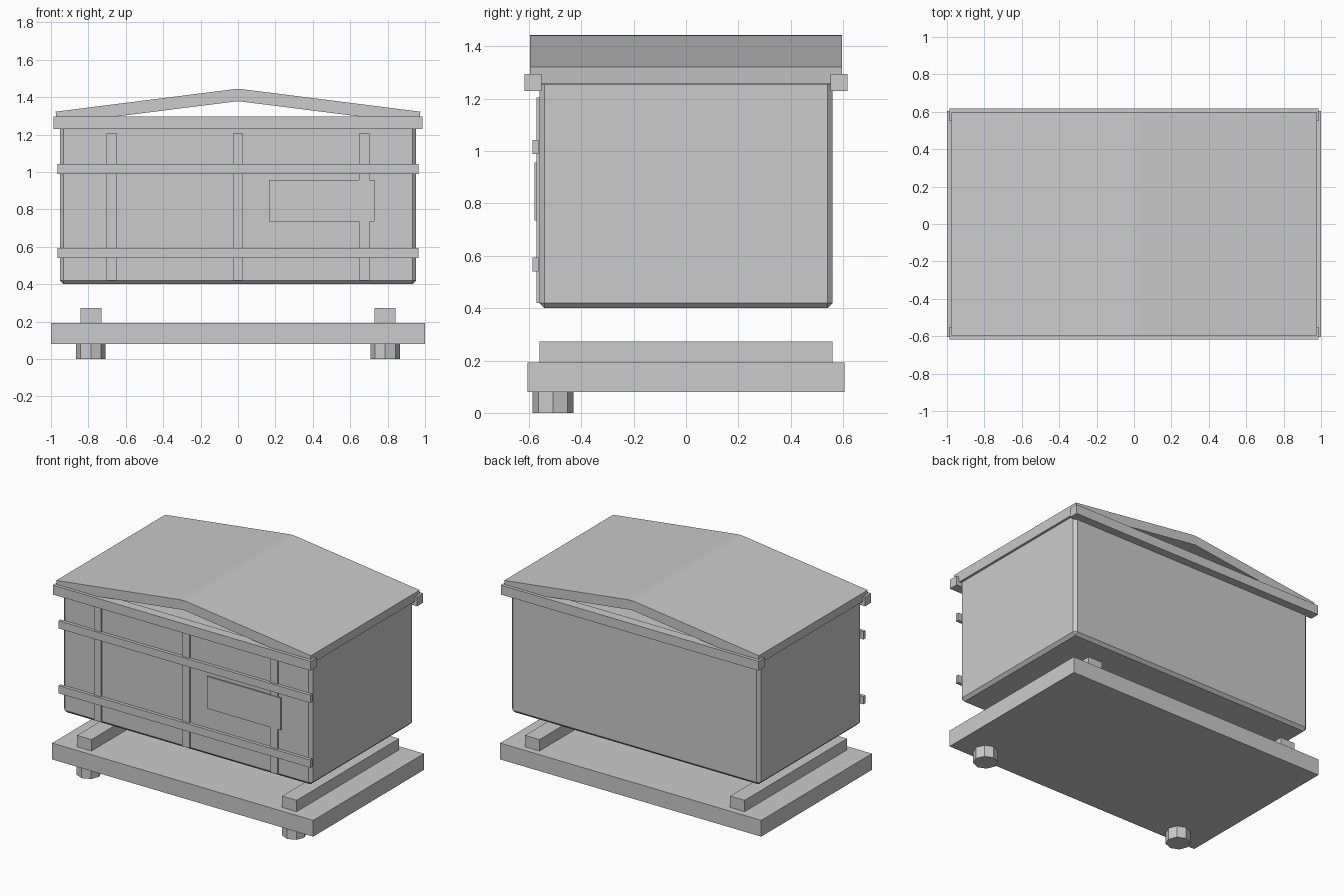
import bpy, bmesh, math
from mathutils import Matrix

if "Cube" in bpy.data.objects:
    bpy.data.objects.remove(bpy.data.objects["Cube"])

grey = bpy.data.materials.new("plain grey")
grey.diffuse_color = (0.6, 0.6, 0.6, 1)
grey.use_nodes = True
grey.node_tree.nodes["Principled BSDF"].inputs["Base Color"].default_value = grey.diffuse_color


def finish(name, bm):
    bmesh.ops.recalc_face_normals(bm, faces=bm.faces)
    me = bpy.data.meshes.new(name)
    bm.to_mesh(me)
    bm.free()
    me.materials.append(grey)
    ob = bpy.data.objects.new(name, me)
    bpy.context.collection.objects.link(ob)
    return ob


def box(name, x, y, z, bevel=0):
    """Box from (min, max) ranges, with an optional chamfer."""
    bm = bmesh.new()
    size = [r[1] - r[0] for r in (x, y, z)]
    mid = [(r[1] + r[0]) / 2 for r in (x, y, z)]
    bmesh.ops.create_cube(bm, size=1, matrix=Matrix.Translation(mid) @ Matrix.Diagonal((*size, 1)))
    if bevel:
        bmesh.ops.bevel(bm, geom=bm.edges[:], offset=bevel, segments=1, affect='EDGES')
    return finish(name, bm)


def prism(name, profile, y0, y1):
    """Extrude an xz profile along y."""
    bm = bmesh.new()
    f = bm.faces.new([bm.verts.new((x, y0, z)) for x, z in profile])
    ext = bmesh.ops.extrude_face_region(bm, geom=[f])
    bmesh.ops.translate(bm, vec=(0, y1 - y0, 0),
                        verts=[v for v in ext["geom"] if isinstance(v, bmesh.types.BMVert)])
    return finish(name, bm)


# Base slab and chamfered container
box("base_slab", (-1, 1), (-0.605, 0.605), (0.08, 0.193))
box("body", (-0.953, 0.953), (-0.56, 0.56), (0.40, 1.275), 0.02)

# Front feet, rails and roof halves, mirrored left and right
for s, side in ((-1, "left"), (1, "right")):
    bm = bmesh.new()
    bmesh.ops.create_cone(bm, cap_ends=True, segments=8, radius1=0.078, radius2=0.078, depth=0.082,
                          matrix=Matrix.Translation((s * 0.787, -0.508, 0.041)))
    finish(side + "_foot", bm)
    box(side + "_rail", sorted((s * 0.73, s * 0.841)), (-0.56, 0.56), (0.193, 0.272))
    roof = [(0, 1.378), (0.967, 1.257), (0.975, 1.322), (0.025, 1.442), (0, 1.443)]
    prism(side + "_roof", [(s * x, z) for x, z in roof], -0.595, 0.595)

# Eave beams at front and back
box("front_eave", (-0.987, 0.987), (-0.617, -0.551), (1.23, 1.295))
box("back_eave", (-0.987, 0.987), (0.551, 0.617), (1.23, 1.295))

# Front battens
for i, x in enumerate((-0.676, 0, 0.676)):
    box(f"upright_batten_{i + 1}", (x - 0.028, x + 0.028), (-0.572, -0.558), (0.419, 1.205))
for i, z in enumerate((0.567, 1.016)):
    box(f"cross_batten_{i + 1}", (-0.964, 0.964), (-0.586, -0.564), (z - 0.027, z + 0.027))

# Thin plate on the front
box("front_plate", (0.167, 0.73), (-0.578, -0.569), (0.734, 0.957))
